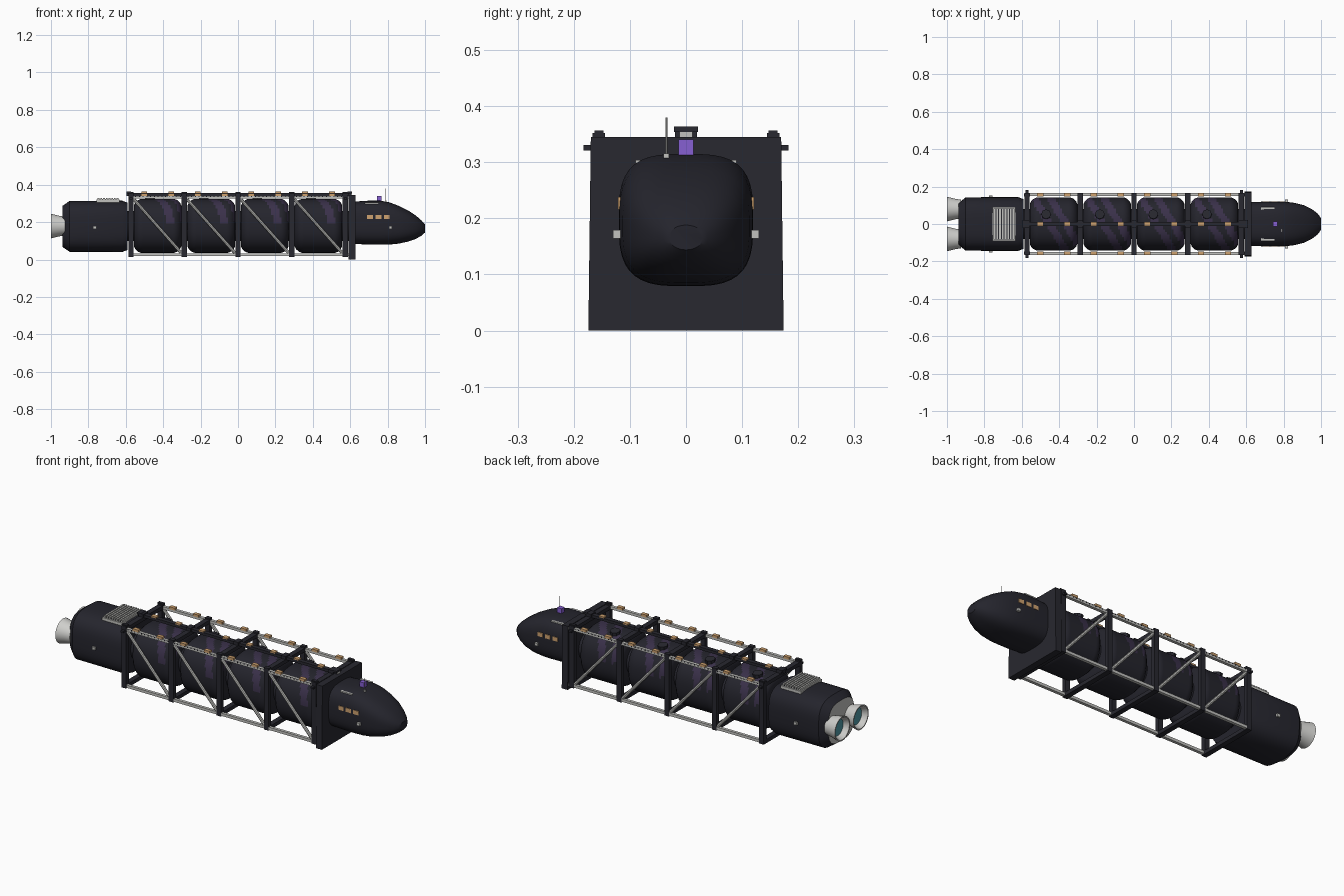
import bpy, bmesh, math
from mathutils import Vector

if "Cube" in bpy.data.objects:
    bpy.data.objects.remove(bpy.data.objects["Cube"])

def mat(name, c):
    m = bpy.data.materials.new(name)
    m.diffuse_color = (*c, 1)
    m.use_nodes = True
    m.node_tree.nodes["Principled BSDF"].inputs["Base Color"].default_value = m.diffuse_color
    return m

HULL = mat("dark hull", (0.018, 0.018, 0.026))
FRAME = mat("frame charcoal", (0.021, 0.021, 0.029))
PURPLE = mat("dark purple stripe", (0.042, 0.03, 0.068))
VIOLET = mat("bright violet", (0.24, 0.115, 0.65))
GREY = mat("light metal", (0.54, 0.54, 0.52))
WHITE = mat("nozzle white", (0.62, 0.62, 0.6))
AMBER = mat("amber lamp", (0.62, 0.36, 0.16))
TEAL = mat("teal glow", (0.08, 0.33, 0.39))

def finish(name, bm, mats, smooth=False):
    bmesh.ops.recalc_face_normals(bm, faces=bm.faces[:])
    me = bpy.data.meshes.new(name)
    bm.to_mesh(me)
    bm.free()
    ob = bpy.data.objects.new(name, me)
    bpy.context.collection.objects.link(ob)
    for m in mats:
        me.materials.append(m)
    if smooth:
        bpy.ops.object.select_all(action='DESELECT')
        bpy.context.view_layer.objects.active = ob
        ob.select_set(True)
        bpy.ops.object.shade_smooth_by_angle(angle=math.radians(32))
    return ob

def boxes(name, spans, m):
    """Boxes given as (x0, x1, y0, y1, z0, z1), joined in one object."""
    bm = bmesh.new()
    for x0, x1, y0, y1, z0, z1 in spans:
        vs = bmesh.ops.create_cube(bm, size=1)['verts']
        for v in vs:
            v.co = ((x0 + x1) / 2 + v.co.x * (x1 - x0), (y0 + y1) / 2 + v.co.y * (y1 - y0),
                    (z0 + z1) / 2 + v.co.z * (z1 - z0))
    return finish(name, bm, [m])

def both(spans):
    """Add the copies mirrored in y."""
    return spans + [(a, b, -d, -c, e, f) for a, b, c, d, e, f in spans]

def struts(name, pairs, w, m, sides=4):
    bm = bmesh.new()
    for p, q in pairs:
        p, q = Vector(p), Vector(q)
        d = q - p
        vs = bmesh.ops.create_cone(bm, cap_ends=True, segments=sides, radius1=w, radius2=w, depth=d.length)['verts']
        rot = d.to_track_quat('Z', 'Y')
        for v in vs:
            v.co = rot @ v.co + (p + q) / 2
    return finish(name, bm, [m])

def loft(name, secs, mats, n=40, cy=0, rule=None, smooth=True):
    """Skin along x through superellipses (x, half_y, z_low, z_high, power)."""
    bm = bmesh.new()
    rings = []
    for x, hy, z0, z1, p in secs:
        ring = []
        for i in range(n):
            a = 2 * math.pi * (i + 0.5) / n
            c, s = math.cos(a), math.sin(a)
            ring.append(bm.verts.new((x, cy + hy * math.copysign(abs(c) ** (2 / p), c),
                                      (z0 + z1) / 2 + (z1 - z0) / 2 * math.copysign(abs(s) ** (2 / p), s))))
        rings.append(ring)
    for r, q in zip(rings, rings[1:]):
        for i in range(n):
            bm.faces.new((r[i], r[(i + 1) % n], q[(i + 1) % n], q[i]))
    bm.faces.new(rings[0])
    bm.faces.new(rings[-1])
    if rule:
        for f in bm.faces:
            f.material_index = rule(f.calc_center_median(), len(f.verts) > 4)
    return finish(name, bm, mats, smooth)

# Nose cabin
loft("nose_cabin", [(.62, .117, .083, .31, 3.2), (.70, .12, .08, .315, 3.2), (.76, .12, .079, .315, 3.2),
     (.81, .119, .08, .306, 3.1), (.86, .113, .085, .287, 3), (.91, .1, .096, .262, 2.8), (.95, .08, .11, .236, 2.6),
     (.98, .058, .127, .21, 2.4), (.995, .039, .14, .193, 2.2), (1.0, .03, .144, .188, 2.1)], [HULL])
boxes("cabin_windows", both([(x, x + .031, .113, .1215, .216, .238) for x in (.69, .735, .78)]), AMBER)
boxes("cabin_side_ports", both([(.806, .824, .112, .13, .164, .179)]), GREY)
boxes("cabin_handrails", both([(.68, .75, .076, .09, .29, .304)]), GREY)
boxes("sensor_block", [(.742, .768, -.013, .013, .312, .341)], VIOLET)
struts("whip_antenna", [((.79, -.035, .3), (.79, -.035, .38))], .0018, GREY, 8)
boxes("antenna_base", [(.785, .795, -.04, -.03, .3, .316)], GREY)

# Bulkhead behind the cabin
bulk = boxes("bulkhead", [(.592, .628, -.174, .174, 0, .345)], FRAME)
for v in bulk.data.vertices:
    if v.co.z > .2:
        v.co.y *= .975

# Engine section with its light aft plate
loft("engine_section", [(-.937, .112, .066, .288, 3), (-.9, .143, .041, .314, 3.2), (-.62, .144, .04, .315, 3.2),
     (-.592, .134, .05, .305, 3.2)], [HULL, GREY], rule=lambda c, cap: int(cap and c.x < -.9))
boxes("engine_side_ports", both([(-.775, -.757, .138, .153, .164, .179)]), GREY)
boxes("radiator_plate", [(-.757, -.634, -.09, .09, .305, .32)], GREY)
boxes("radiator_slats", [(-.75 + .0145 * i, -.741 + .0145 * i, -.083, .083, .315, .33) for i in range(8)], GREY)
boxes("radiator_gaps", [(-.741 + .0145 * i, -.7355 + .0145 * i, -.083, .083, .315, .3225) for i in range(7)], FRAME)

# Twin nozzles, hollow with a glowing throat
for side, cy in (("left", .08), ("right", -.08)):
    loft("nozzle_" + side, [(x, r, .179 - r, .179 + r, 2) for x, r in
         ((-.925, .05), (-.96, .056), (-1, .066), (-1, .06), (-.985, .052), (-.972, .046))],
         [WHITE, TEAL], 32, cy, lambda c, cap: int(cap and c.x < -.93))

# Four striped tanks on a core tube
loft("core_tube", [(-.6, .08, .1, .26, 2), (.6, .08, .1, .26, 2)], [HULL], 32)
ends = [(-.127, .035), (-.12, .02), (-.105, .006), (-.09, 0)]
steps = ends + [(-.09 + .0113 * i, 0) for i in range(1, 16)] + [(-x, d) for x, d in reversed(ends)]
for k, xc in enumerate((-.43, -.143, .143, .43)):
    def stripe(c, cap, xc=xc):
        d = c.x - xc + .6 * c.y
        return int(not cap and c.z > .2 and (abs(d + .02) < .022 or abs(d - .065) < .022))
    loft(f"tank_{k + 1}", [(xc + x, .142 - d, .036 + d, .324 - d, 2.4) for x, d in steps], [HULL, PURPLE], 64, 0, stripe)
    struts(f"tank_hatch_{k + 1}", [((xc - .04, .045, .28), (xc - .04, .053, .333))], .026, FRAME, 8)

# Truss: square frames, rails and side diagonals
XF = (-.572, -.287, 0, .287, .574)
frames = []
for x in XF:
    a, b = x - .014, x + .014
    frames += both([(a, b, .144, .167, .014, .352)])
    frames += [(a, b, -.16, .16, .014, .034), (a, b, -.16, .16, .325, .345), (a, b, -.02, .02, .34, .362)]
boxes("truss_frames", frames, FRAME)
boxes("frame_caps", both([(x - .016, x + .016, .147, .163, .345, .357) for x in (XF[0], XF[-1])]), FRAME)
boxes("frame_lugs", both([(x - .008, x + .008, .16, .183, .321, .331) for x in (XF[0], XF[-1])]), FRAME)
boxes("truss_rails", both([(-.575, .592, .149, .165, z, z + .015) for z in (.018, .326)]), GREY)
boxes("rail_clips", both([(-.55 + .02 * i, -.545 + .02 * i, .16, .1665, .334, .3405) for i in range(56)]), FRAME)
struts("truss_diagonals", [((a + .015, s * .157, .322), (b - .015, s * .157, .034))
       for a, b in zip(XF, XF[1:]) for s in (1, -1)], .0085, GREY, 8)

# Top spine with end caps
boxes("top_spine", [(-.595, .605, -.012, .012, .341, .356)], FRAME)
boxes("spine_caps", [(x - .012, x + .012, -.021, .021, .354, .364) for x in (-.583, .597)], FRAME)
boxes("spine_end_fitting", [(.6, .609, -.012, .012, .343, .355)], GREY)

# Amber lamps, two per bay on the spine and both rails
lamp_x = [(a + b) / 2 + s * .072 for a, b in zip(XF, XF[1:]) for s in (1, -1)]
boxes("rail_lamps", both([(x - .017, x + .017, .147, .167, .339, .352) for x in lamp_x]), AMBER)
boxes("spine_lamps", [(x - .015, x + .015, -.012, .012, .354, .363) for x in lamp_x], AMBER)
